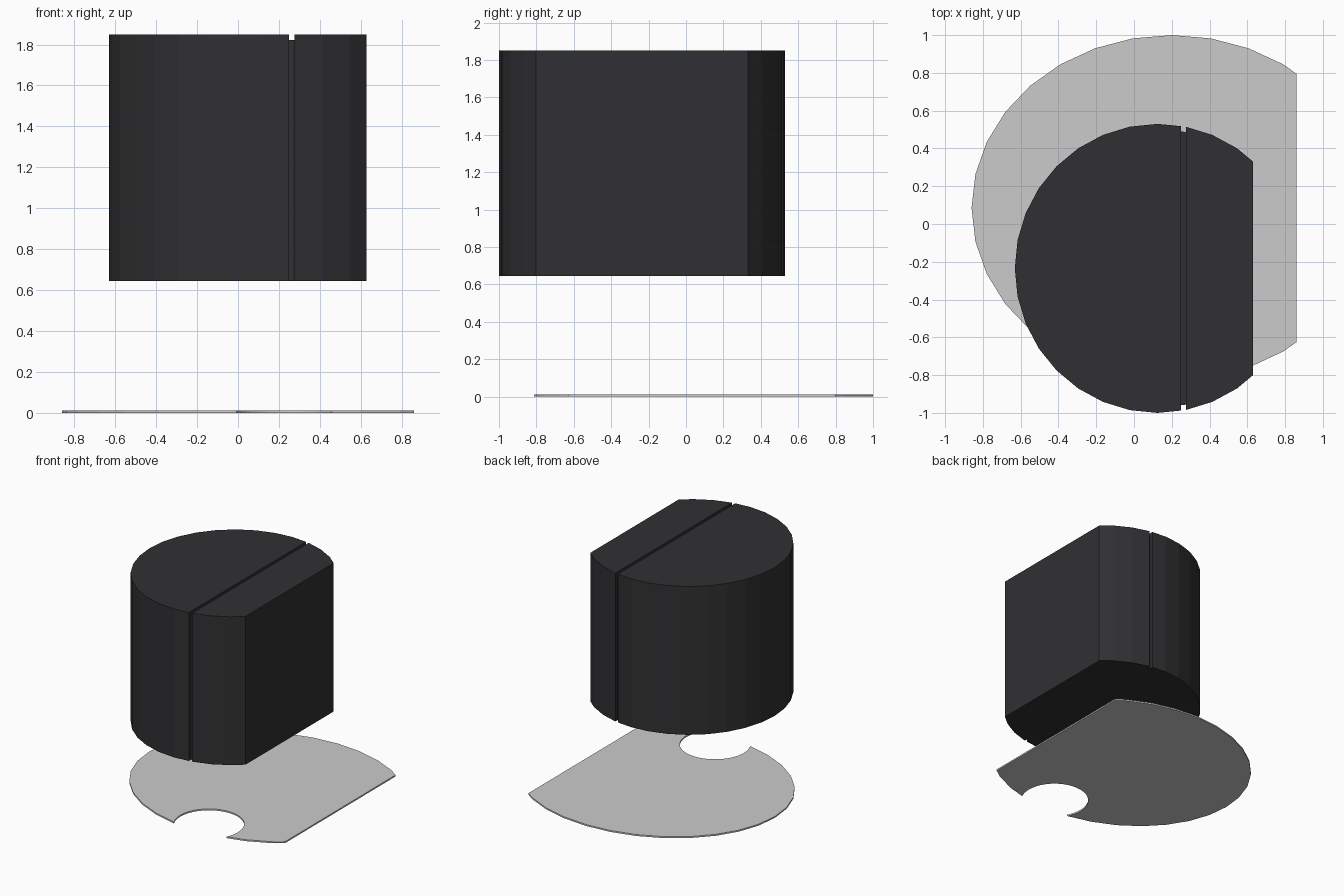
import bpy, bmesh
from mathutils import Matrix

if "Cube" in bpy.data.objects:
    bpy.data.objects.remove(bpy.data.objects["Cube"])


def material(name, color):
    m = bpy.data.materials.new(name)
    m.diffuse_color = color
    m.use_nodes = True
    m.node_tree.nodes["Principled BSDF"].inputs["Base Color"].default_value = m.diffuse_color
    return m


def prism(name, center, radii, z0, z1, xmin=None, xmax=None, mat=None, segments=32):
    """Extruded 32-sided ellipse, trimmed flat at xmin and xmax."""
    bm = bmesh.new()
    bmesh.ops.create_circle(bm, cap_ends=True, segments=segments, radius=1.0)
    bm.transform(Matrix.Translation((*center, z0)) @ Matrix.Diagonal((*radii, 1, 1)))
    for x, side in ((xmin, -1), (xmax, 1)):
        if x is not None:
            bmesh.ops.bisect_plane(bm, geom=bm.verts[:] + bm.edges[:] + bm.faces[:],
                                   plane_co=(x, 0, 0), plane_no=(side, 0, 0),
                                   clear_outer=True)
    top = bmesh.ops.extrude_face_region(bm, geom=bm.faces[:], use_keep_orig=True)
    verts = [v for v in top["geom"] if isinstance(v, bmesh.types.BMVert)]
    bmesh.ops.translate(bm, verts=verts, vec=(0, 0, z1 - z0))
    bmesh.ops.recalc_face_normals(bm, faces=bm.faces[:])
    me = bpy.data.meshes.new(name)
    bm.to_mesh(me)
    bm.free()
    ob = bpy.data.objects.new(name, me)
    bpy.context.collection.objects.link(ob)
    if mat:
        me.materials.append(mat)
    return ob


black = material("black", (0.03, 0.03, 0.033, 1))

# Thin base plate with a round bite out of its front edge
plate = prism("base_plate", (0.2, 0.085), (1.06, 0.915), 0, 0.012, xmax=0.86)
cutter = prism("bite_cutter", (0.222, -0.69), (0.26, 0.26), -0.1, 0.1, segments=48)
cut = plate.modifiers.new("bite", 'BOOLEAN')
cut.operation = 'DIFFERENCE'
cut.solver = 'EXACT'
cut.object = cutter
cutter.hide_render = True
cutter.hide_set(True)

# Block: two pieces separated by a shallow groove over the top and sides
C, R = (0.125, -0.235), (0.756, 0.765)
Z0, Z1, G0, G1, DEPTH = 0.644, 1.85, 0.249, 0.275, 0.028
prism("block_main", C, R, Z0, Z1, xmax=G0, mat=black)
prism("block_end", C, R, Z0, Z1, xmin=G1, xmax=0.629, mat=black)

# Recessed strip forming the groove floor
prism("groove_core", C, (R[0] - DEPTH, R[1] - DEPTH), Z0, Z1 - DEPTH,
      xmin=G0, xmax=G1, mat=black)
